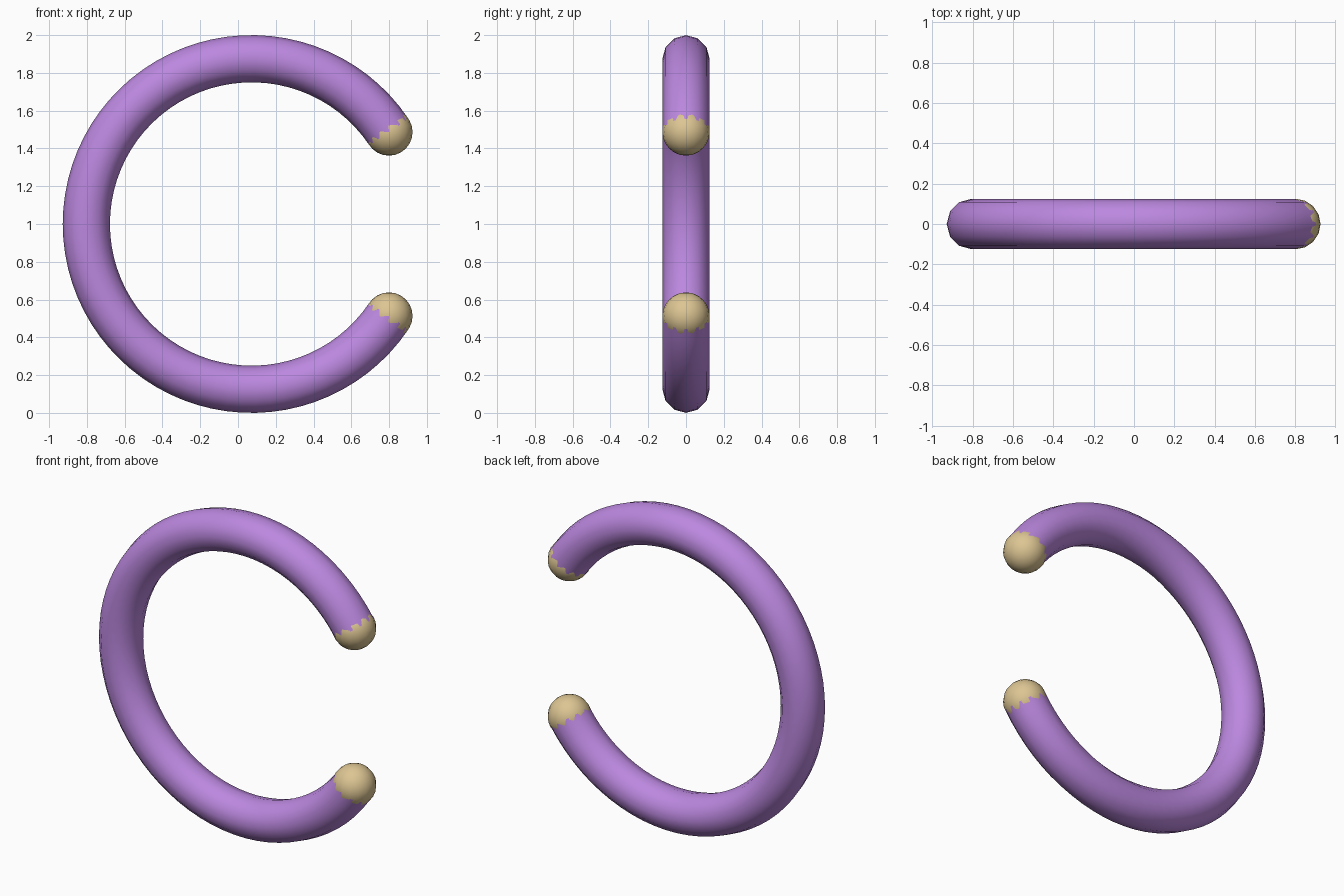
import bpy, bmesh, math
from mathutils import Vector, Matrix

if "Cube" in bpy.data.objects:
    bpy.data.objects.remove(bpy.data.objects["Cube"])

CENTRE = Vector((0.072, 0, 1.0))
MAJOR, MINOR = 0.875, 0.125
GAP = math.radians(33.8)      # half angle of the opening, facing +x


def material(name, colour):
    m = bpy.data.materials.new(name)
    m.diffuse_color = (*colour, 1)
    m.use_nodes = True
    m.node_tree.nodes["Principled BSDF"].inputs["Base Color"].default_value = m.diffuse_color
    return m


def finish(bm, name, mat):
    bmesh.ops.recalc_face_normals(bm, faces=bm.faces)
    mesh = bpy.data.meshes.new(name)
    bm.to_mesh(mesh)
    bm.free()
    mesh.materials.append(mat)
    for p in mesh.polygons:
        p.use_smooth = True
    ob = bpy.data.objects.new(name, mesh)
    bpy.context.collection.objects.link(ob)
    return ob


def on_ring(angle):
    return CENTRE + MAJOR * Vector((math.cos(angle), 0, math.sin(angle)))


purple = material("purple", (0.50, 0.245, 0.74))
tan = material("tan", (0.72, 0.56, 0.29))

# Open ring: a 12-sided circle swept round the y axis
bm = bmesh.new()
place = (Matrix.Translation(CENTRE) @ Matrix.Rotation(-GAP, 4, 'Y')
         @ Matrix.Translation((MAJOR, 0, 0)) @ Matrix.Rotation(math.pi / 2, 4, 'X'))
profile = bmesh.ops.create_circle(bm, segments=12, radius=MINOR,
                                  matrix=place @ Matrix.Rotation(math.pi / 2, 4, 'X'))
# circle lies in the radial/y plane
bmesh.ops.spin(bm, geom=profile["verts"] + bm.edges[:], cent=CENTRE, axis=(0, -1, 0),
               angle=2 * (math.pi - GAP), steps=64)
finish(bm, "open_ring", purple)

# Ball tips on both ends
for name, angle in (("upper_tip", GAP), ("lower_tip", -GAP)):
    bm = bmesh.new()
    bmesh.ops.create_uvsphere(bm, u_segments=16, v_segments=12, radius=MINOR,
                              matrix=Matrix.Translation(on_ring(angle)))
    finish(bm, name, tan)
